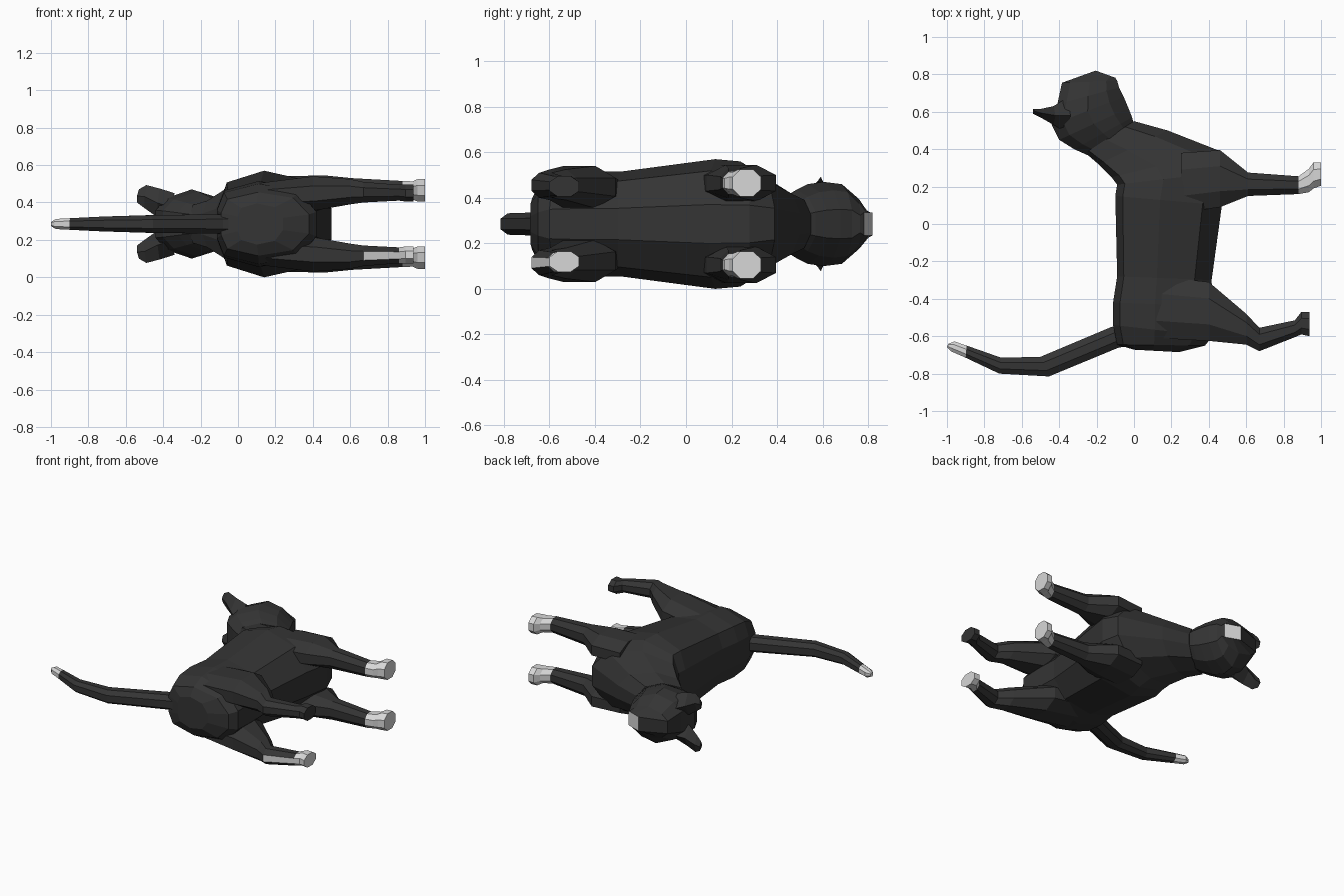
import bpy, bmesh
from mathutils import Vector

if "Cube" in bpy.data.objects:
    bpy.data.objects.remove(bpy.data.objects["Cube"])

MID = 0.285  # height of the symmetry plane of the animal lying on its side


def material(name, v):
    m = bpy.data.materials.new(name)
    m.diffuse_color = (v, v, v, 1)
    m.use_nodes = True
    m.node_tree.nodes["Principled BSDF"].inputs["Base Color"].default_value = m.diffuse_color
    return m


BLACK = material("black_fur", 0.034)
WHITE = material("white_fur", 0.68)


def loft(name, rings, is_white=lambda c, n: False):
    """Skin a list of equal rings, cap both ends and colour faces by a rule."""
    bm = bmesh.new()
    loops = [[bm.verts.new(p) for p in r] for r in rings]
    n = len(rings[0])
    for a, b in zip(loops, loops[1:]):
        for i in range(n):
            j = (i + 1) % n
            bm.faces.new((a[i], a[j], b[j], b[i]))
    bm.faces.new(loops[0])
    bm.faces.new(loops[-1])
    bmesh.ops.recalc_face_normals(bm, faces=bm.faces)
    for f in bm.faces:
        f.material_index = int(is_white(f.calc_center_median(), f.normal))
    mesh = bpy.data.meshes.new(name)
    bm.to_mesh(mesh)
    bm.free()
    mesh.materials.append(BLACK)
    mesh.materials.append(WHITE)
    ob = bpy.data.objects.new(name, mesh)
    bpy.context.collection.objects.link(ob)
    return ob


def slice_ring(top, low, hw, shape):
    """Ring between two points of the side profile; shape holds (depth, width)."""
    a, b = Vector((*top, MID)), Vector((*low, MID))
    side = [(a.lerp(b, t), w * hw) for t, w in shape]
    return ([p + Vector((0, 0, w)) for p, w in side]
            + [p - Vector((0, 0, w)) for p, w in reversed(side)])


def box_ring(x, y0, y1, z0, z1, c=0.28):
    """Chamfered rectangle across a leg."""
    cy, cz = (y1 - y0) * c, (z1 - z0) * c
    return [(x, y0 + cy, z0), (x, y1 - cy, z0), (x, y1, z0 + cz), (x, y1, z1 - cz),
            (x, y1 - cy, z1), (x, y0 + cy, z1), (x, y0, z1 - cz), (x, y0, z0 + cz)]


# Torso: rump to neck (back point, belly point, half width)
TRUNK = [(0, 0.35), (0.07, 0.78), (0.42, 1), (0.82, 0.82), (1, 0.3)]
torso = [((0.0, -0.672), (0.24, -0.685), 0.11),
         ((-0.09, -0.645), (0.38, -0.65), 0.17),
         ((-0.112, -0.54), (0.42, -0.60), 0.215),
         ((-0.112, -0.42), (0.42, -0.44), 0.23),
         ((-0.09, -0.28), (0.415, -0.30), 0.23),
         ((-0.10, 0.15), (0.47, 0.10), 0.285),
         ((-0.09, 0.21), (0.50, 0.28), 0.275),
         ((-0.12, 0.25), (0.46, 0.39), 0.23),
         ((-0.19, 0.32), (0.18, 0.50), 0.16),
         ((-0.26, 0.38), (0.0, 0.55), 0.13)]
loft("torso", [slice_ring(*s, TRUNK) for s in torso])

# Head with a pale muzzle plane
SKULL = [(0, 0.4), (0.15, 0.75), (0.5, 1), (0.8, 0.8), (1, 0.35)]
head = [((-0.23, 0.36), (0.0, 0.53), 0.12),
        ((-0.32, 0.40), (-0.01, 0.57), 0.15),
        ((-0.40, 0.45), (-0.03, 0.62), 0.175),
        ((-0.44, 0.53), (-0.055, 0.68), 0.185),
        ((-0.41, 0.64), (-0.08, 0.73), 0.175),
        ((-0.385, 0.755), (-0.09, 0.765), 0.11)]
muzzle = [(0, 1), (0.25, 1), (0.5, 1), (0.75, 1), (1, 1)]
loft("head", [slice_ring(*s, SKULL) for s in head]
     + [slice_ring((-0.205, 0.82), (-0.10, 0.782), 0.05, muzzle)],
     lambda c, n: c.y > 0.79 and n.y > 0.85 and abs(c.z - MID) < 0.02 and c.x > -0.18)

# Ears, mirrored about the symmetry plane
for s, label in ((1, "upper"), (-1, "lower")):
    def ear_ring(x, y0, y1, a, b):
        return [(x, y0, MID + s * (a + b) / 2), (x + 0.01, (y0 + y1) / 2, MID + s * b),
                (x, y1, MID + s * (a + b) / 2), (x, (y0 + y1) / 2, MID + s * a)]
    loft(label + "_ear", [ear_ring(-0.35, 0.48, 0.68, 0.01, 0.165),
                          ear_ring(-0.43, 0.53, 0.63, 0.035, 0.19),
                          ear_ring(-0.50, 0.57, 0.615, 0.085, 0.208),
                          ear_ring(-0.54, 0.59, 0.615, 0.115, 0.185)])

# Legs: (x, y from, y to, inner and outer distance from the symmetry plane)
FRONT = [(0.25, 0.06, 0.38, 0.10, 0.255), (0.46, 0.09, 0.395, 0.10, 0.26),
         (0.61, 0.15, 0.275, 0.115, 0.245), (0.88, 0.16, 0.255, 0.13, 0.23),
         (0.935, 0.17, 0.295, 0.13, 0.228), (0.96, 0.19, 0.33, 0.12, 0.24),
         (1.0, 0.205, 0.33, 0.12, 0.24)]
HIND = [(0.12, -0.61, -0.28, 0.08, 0.22), (0.40, -0.625, -0.31, 0.07, 0.255),
        (0.60, -0.645, -0.48, 0.105, 0.24), (0.67, -0.68, -0.555, 0.115, 0.225),
        (0.86, -0.605, -0.515, 0.125, 0.21), (0.895, -0.59, -0.47, 0.12, 0.21),
        (0.937, -0.60, -0.47, 0.12, 0.21)]


def leg(name, sections, s, rule):
    loft(name, [box_ring(x, y0, y1, *sorted((MID + s * a, MID + s * b)))
                for x, y0, y1, a, b in sections], rule)


for s, label in ((1, "upper"), (-1, "lower")):
    leg(label + "_front_leg", FRONT, s, lambda c, n: c.x > 0.88)
leg("upper_hind_leg", HIND, 1, lambda c, n: False)
# The lower hind leg has a white sock and a white stripe up the back
leg("lower_hind_leg", HIND, -1,
    lambda c, n: c.x > 0.87 or (c.x > 0.7 and n.y < -0.85))

# Tail with white tip (front edge, rear edge, half width)
TAIL = [(0, 0.5), (0.3, 1), (0.7, 1), (1, 0.5)]
tail = [((-0.04, -0.54), (-0.03, -0.655), 0.055),
        ((-0.12, -0.55), (-0.08, -0.66), 0.052),
        ((-0.50, -0.71), (-0.455, -0.815), 0.047),
        ((-0.71, -0.715), (-0.72, -0.80), 0.04),
        ((-0.895, -0.65), (-0.90, -0.715), 0.031),
        ((-0.96, -0.628), (-0.98, -0.68), 0.027),
        ((-0.993, -0.64), (-1.0, -0.66), 0.013)]
loft("tail", [slice_ring(*t, TAIL) for t in tail], lambda c, n: c.x < -0.9)
